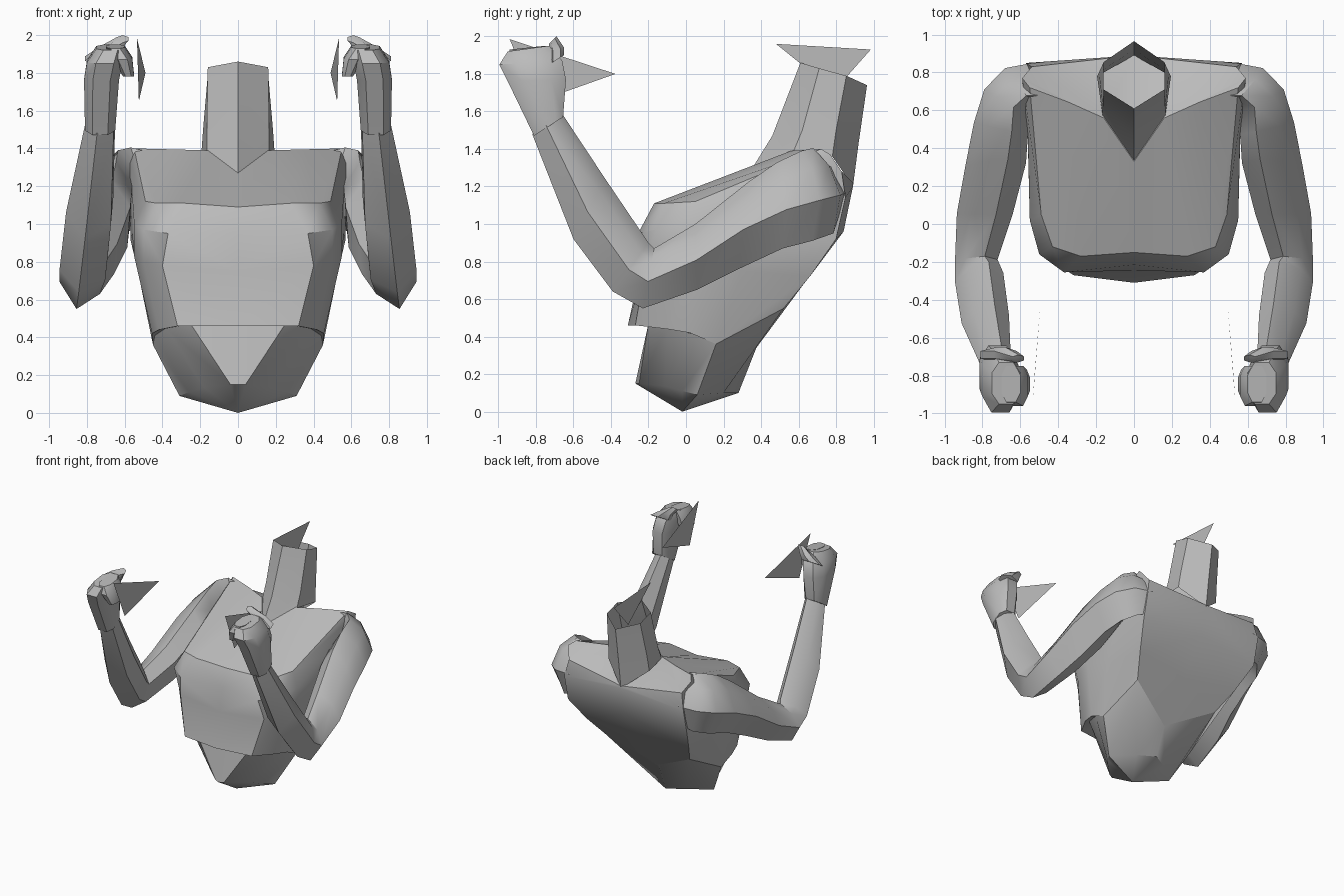
import bpy
import bmesh
import math
from mathutils import Vector

cube = bpy.data.objects.get("Cube")
if cube:
    bpy.data.objects.remove(cube, do_unlink=True)

grey = bpy.data.materials.new("plain grey")
grey.use_nodes = True
colour = (.5, .5, .5, 1)
grey.diffuse_color = colour
grey.node_tree.nodes["Principled BSDF"].inputs["Base Color"].default_value = colour


def finish(name, bm, angle=38):
    """Clean the mesh, link it as an object and shade it."""
    bmesh.ops.remove_doubles(bm, verts=bm.verts, dist=.001)
    bmesh.ops.dissolve_degenerate(bm, edges=bm.edges, dist=.0005)
    bmesh.ops.recalc_face_normals(bm, faces=bm.faces)
    mesh = bpy.data.meshes.new(name)
    bm.to_mesh(mesh)
    bm.free()
    mesh.materials.append(grey)
    obj = bpy.data.objects.new(name, mesh)
    bpy.context.collection.objects.link(obj)
    bpy.ops.object.select_all(action='DESELECT')
    obj.select_set(True)
    bpy.context.view_layer.objects.active = obj
    bpy.ops.object.shade_smooth_by_angle(angle=math.radians(angle))


def loft(bm, rings, closed):
    """Bridge consecutive rings with quads; return the vertex rings."""
    loops = [[bm.verts.new(p) for p in ring] for ring in rings]
    for low, high in zip(loops, loops[1:]):
        count = len(low)
        for i in range(count if closed else count - 1):
            j = (i + 1) % count
            bm.faces.new((low[i], low[j], high[j], high[i]))
    return loops


def mirror(bm):
    geom = bm.verts[:] + bm.edges[:] + bm.faces[:]
    bmesh.ops.mirror(bm, geom=geom, axis='X', merge_dist=.001)


# Half rings run from the front centre round the left side to the back centre
pelvis_ring = [(0, -.27, .15), (.04, -.25, .15), (.18, -.11, .135), (.26, -.02, .11),
               (.31, .06, .09), (.14, .2, .1), (0, .28, .1)]
waist_ring = [(0, -.2, .47), (.25, -.2, .47), (.38, -.1, .45), (.44, .05, .41),
              (.45, .16, .36), (.4, .52, .55), (0, .375, .34)]
chest_rings = [
    waist_ring,
    [(0, -.31, .46), (.32, -.27, .46), (.42, -.1, .44), (.455, .02, .42),
     (.45, .16, .36), (.4, .52, .55), (0, .375, .34)],
    [(0, -.245, .75), (.4, -.215, .78), (.5, -.1, .8), (.55, .08, .83),
     (.53, .3, .75), (.49, .66, .72), (0, .62, .67)],
    [(0, -.215, .95), (.37, -.255, .95), (.5, -.16, .97), (.55, .02, 1),
     (.56, .42, .95), (.57, .8, .92), (0, .84, .96)],
    [(0, -.15, 1.09), (.28, -.17, 1.11), (.43, -.12, 1.11), (.49, .05, 1.12),
     (.56, .45, 1.15), (.57, .85, 1.14), (0, .89, 1.2)],
    [(0, .33, 1.27), (.16, .56, 1.39), (.35, .645, 1.395), (.55, .72, 1.4),
     (.59, .77, 1.37), (.54, .83, 1.28), (0, .89, 1.22)],
]

# Pelvis with a pointed underside
bm = bmesh.new()
loops = loft(bm, [pelvis_ring, waist_ring], False)
tip = bm.verts.new((0, -.02, 0))
for a, b in zip(loops[0], loops[0][1:]):
    bm.faces.new((a, b, tip))
mirror(bm)
finish("pelvis", bm)

# Chest with an overhanging hem, closed across the shoulders
bm = bmesh.new()
top = loft(bm, chest_rings, False)[-1]
for pick in ((0, 1, 5, 6), (1, 2, 4, 5), (2, 3, 4)):
    bm.faces.new([top[i] for i in pick])
mirror(bm)
finish("chest", bm)

# Neck, a leaning hexagonal tube left open at the top
bm = bmesh.new()
loft(bm, [
    [(0, .33, 1.26), (.165, .57, 1.38), (.195, .78, 1.36), (0, .89, 1.2)],
    [(0, .46, 1.47), (.165, .62, 1.5), (.185, .8, 1.5), (0, .92, 1.43)],
    [(0, .61, 1.86), (.16, .71, 1.83), (.16, .855, 1.79), (0, .965, 1.74)],
], False)
mirror(bm)
finish("neck", bm, 20)


def triangle(name, points):
    bm = bmesh.new()
    bm.faces.new([bm.verts.new(p) for p in points])
    finish(name, bm)


# Flat fin standing in the neck opening
triangle("neck_fin", [(0, .48, 1.96), (0, .985, 1.93), (0, .79, 1.71)])

# Cross-section outlines: u runs outward, v runs from lower to upper
arm_shape = ((-.4, 1), (.5, .6), (1, -.1), (.2, -1), (-.9, -.5), (-1, .4))
hexagon = ((0, 1), (1, .5), (1, -.5), (0, -1), (-1, -.5), (-1, .5))
octagon = ((-.5, 1), (.5, 1), (1, .5), (1, -.5),
           (.5, -1), (-.5, -1), (-1, -.5), (-1, .5))


def section(shape, side, inner, outer, upper, lower, sweep=0):
    """Cross-section between two x limits and two (y, z) points.

    Sweep moves the outer side back and the inner side forward.
    """
    mid = Vector((side * (inner + outer) / 2, (upper[0] + lower[0]) / 2,
                  (upper[1] + lower[1]) / 2))
    rise = Vector((0, upper[0] - lower[0], upper[1] - lower[1])) / 2
    across = Vector((side * (outer - inner) / 2, sweep, 0))
    return [mid + rise * v + across * u for u, v in shape]


def limb(name, side, shape, profile):
    bm = bmesh.new()
    loops = loft(bm, [section(shape, side, *row) for row in profile], True)
    for end in (loops[0], loops[-1]):
        bm.faces.new(end)
    finish(name, bm)


# Rows hold inner x, outer x, upper (y, z), lower (y, z) and sweep
arm_profile = [
    (.38, .52, (.72, 1.37), (.78, 1), .1),
    (.52, .68, (.71, 1.405), (.77, .95), .08),
    (.57, .79, (.64, 1.39), (.66, .91), .06),
    (.56, .845, (.5, 1.33), (.51, .87), .03),
    (.57, .89, (.34, 1.23), (.28, .76)),
    (.64, .935, (.05, 1), (.06, .65)),
    (.72, .945, (-.17, .87), (-.23, .55)),
    (.69, .945, (-.2, .9), (-.39, .64)),
    (.66, .91, (-.43, 1.24), (-.6, .92)),
    (.65, .81, (-.655, 1.58), (-.82, 1.48)),
]
fist_profile = [
    (.65, .81, (-.655, 1.57), (-.81, 1.47)),
    (.63, .815, (-.64, 1.77), (-.95, 1.76)),
    (.61, .8, (-.66, 1.87), (-.995, 1.85)),
    (.6, .75, (-.73, 1.95), (-.95, 1.92)),
]
thumb_profile = [
    (.64, .81, (-.65, 1.9), (-.73, 1.85)),
    (.62, .74, (-.65, 1.94), (-.73, 1.92)),
    (.58, .64, (-.69, 2), (-.73, 1.96)),
]
finger_profile = [
    (.6, .7, (-.75, 1.95), (-.94, 1.93)),
    (.56, .66, (-.75, 1.89), (-.96, 1.87)),
    (.55, .61, (-.77, 1.79), (-.92, 1.78)),
]

for side, word in ((1, "left"), (-1, "right")):
    limb(word + "_arm", side, arm_shape, arm_profile)
    limb(word + "_fist", side, octagon, fist_profile)
    limb(word + "_thumb", side, hexagon, thumb_profile)
    limb(word + "_fingers", side, octagon, finger_profile)
    # Loose flat fin beside the hand
    triangle(word + "_hand_fin", [(side * .535, -.94, 1.985),
                                  (side * .49, -.376, 1.8),
                                  (side * .525, -.8, 1.65)])
